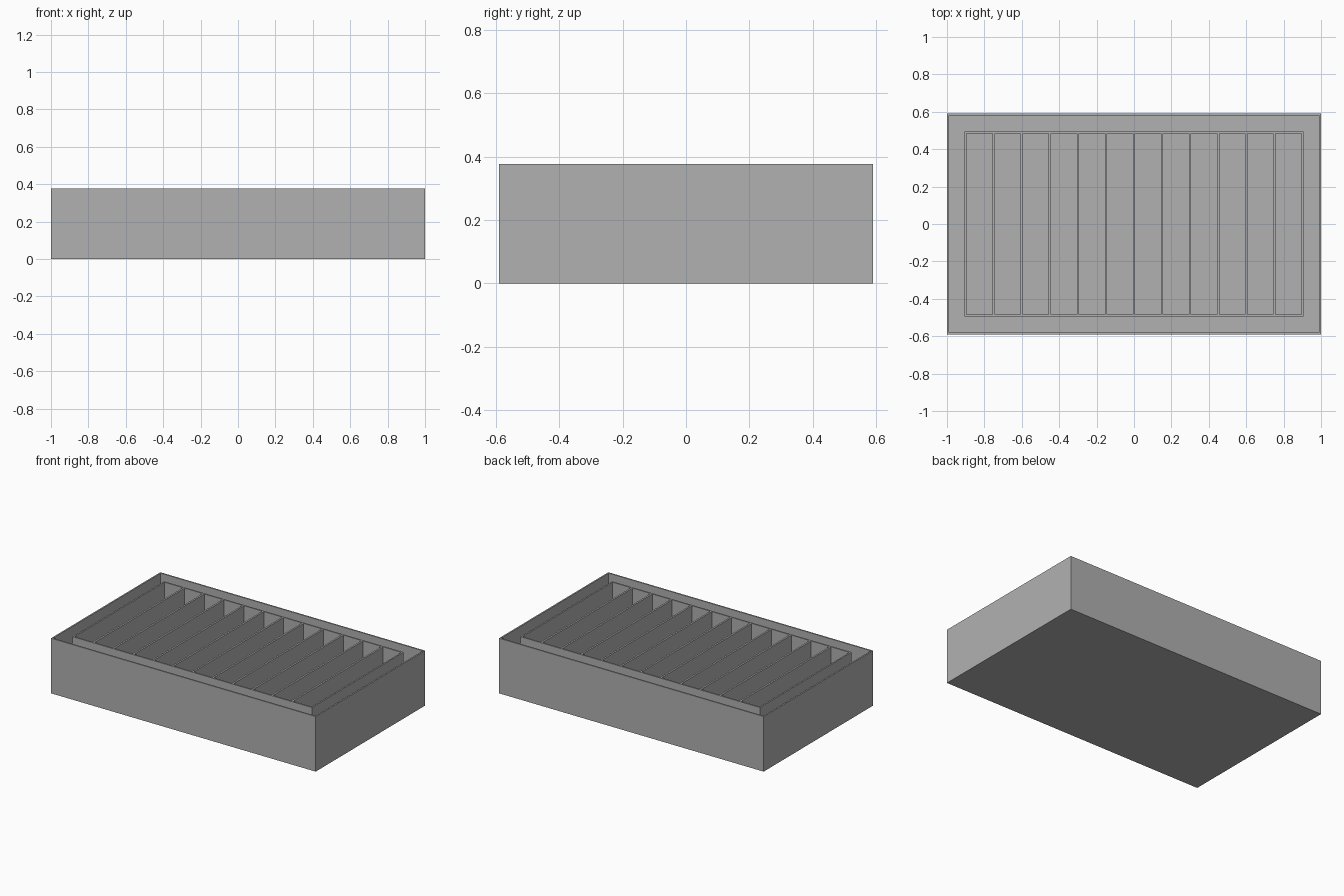
import bpy

if "Cube" in bpy.data.objects:
    bpy.data.objects.remove(bpy.data.objects["Cube"])

H = 0.376          # overall height
T = 0.01           # sheet thickness
FLOOR = 0.01       # floor thickness
DIV = 0.012        # divider thickness

grey = bpy.data.materials.new("dark_grey")
grey.diffuse_color = (0.44, 0.44, 0.44, 1)
grey.use_nodes = True
grey.node_tree.nodes["Principled BSDF"].inputs["Base Color"].default_value = grey.diffuse_color


def make(name, v, f):
    me = bpy.data.meshes.new(name)
    me.from_pydata(v, [], f)
    me.update()
    me.materials.append(grey)
    ob = bpy.data.objects.new(name, me)
    bpy.context.collection.objects.link(ob)
    return ob


def box(name, x0, x1, y0, y1, z0, z1):
    v = [(x, y, z) for z in (z0, z1) for x, y in ((x0, y0), (x1, y0), (x1, y1), (x0, y1))]
    f = [(3, 2, 1, 0), (4, 5, 6, 7)] + [(i, (i + 1) % 4, (i + 1) % 4 + 4, i + 4) for i in range(4)]
    return make(name, v, f)


def rect(hx, hy, z):
    return [(-hx, -hy, z), (hx, -hy, z), (hx, hy, z), (-hx, hy, z)]


def rect_shell(name, rings, caps, closed):
    # bridge successive rectangular loops into a walled shell
    v = [p for r in rings for p in rect(*r)]
    n, f = len(rings), []
    for k in range(n if closed else n - 1):
        a, b = 4 * k, 4 * ((k + 1) % n)
        f += [(a + i, a + (i + 1) % 4, b + (i + 1) % 4, b + i) for i in range(4)]
    if caps:
        f += [(3, 2, 1, 0), tuple(4 * (n - 1) + i for i in range(4))]
    return make(name, v, f)


# Open outer case with thin walls and a floor
rect_shell("outer_case", [(1, 0.59, 0), (1, 0.59, H),
                          (1 - T, 0.59 - T, H), (1 - T, 0.59 - T, FLOOR)], True, False)

# Thin rectangular frame standing inside, flush with the rim
TX, TY = 0.905, 0.495
rect_shell("inner_frame", [(TX, TY, FLOOR), (TX, TY, H),
                           (TX - T, TY - T, H), (TX - T, TY - T, FLOOR)], False, True)

# Evenly spaced dividers forming twelve slots
for i in range(-5, 6):
    x = i * 0.15
    box(f"divider_{i + 6:02d}", x - DIV / 2, x + DIV / 2, -TY + T, TY - T, FLOOR, H)
